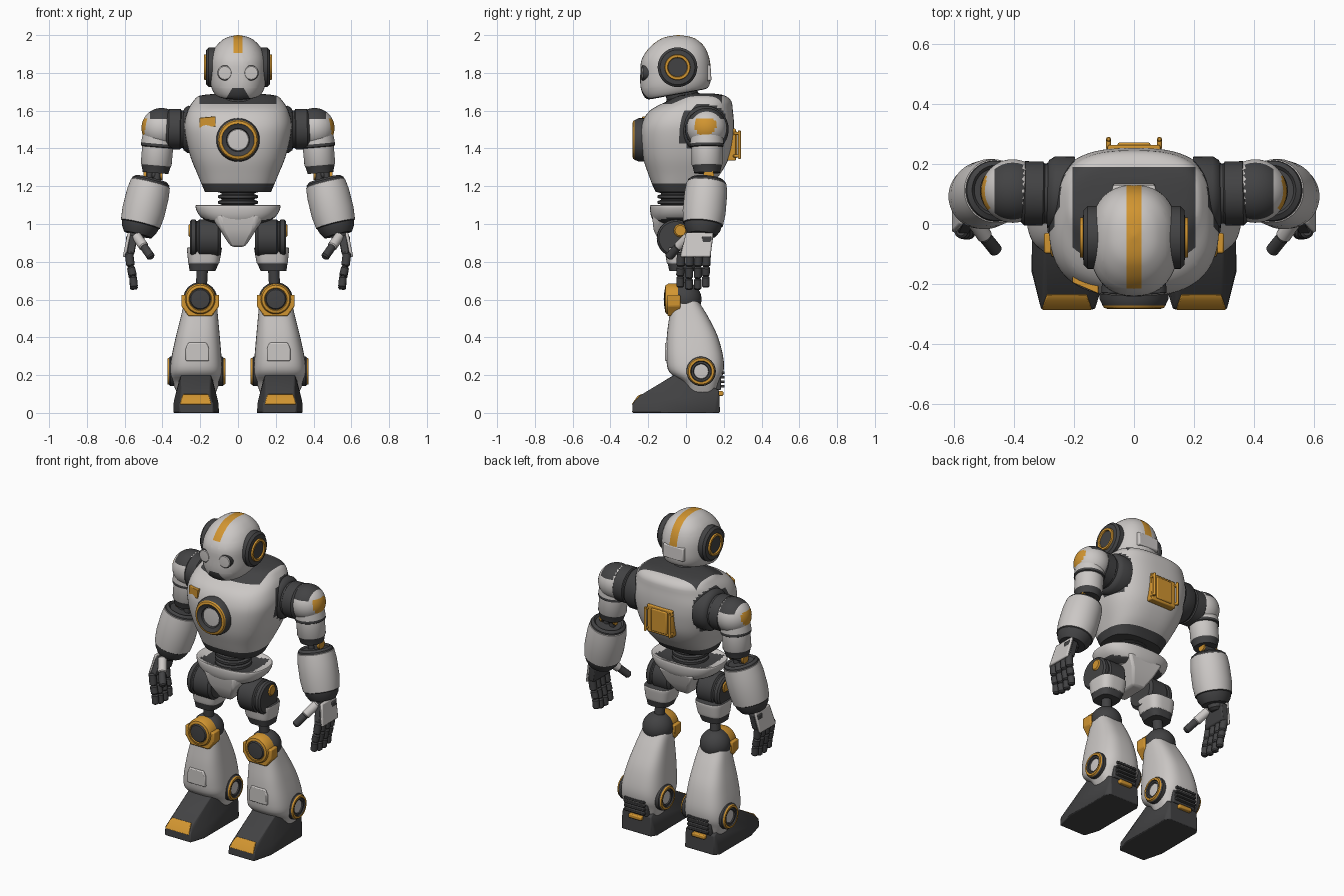
import bpy, bmesh, math
from mathutils import Vector

if "Cube" in bpy.data.objects:
    bpy.data.objects.remove(bpy.data.objects["Cube"])

WHITE, DARK, GOLD = 0, 1, 2
MATS = []
for mat_name, col in (("warm white", (0.60, 0.575, 0.56)), ("charcoal", (0.055, 0.055, 0.057)),
                      ("amber", (0.64, 0.30, 0.03))):
    m = bpy.data.materials.new(mat_name)
    m.diffuse_color = (*col, 1)
    m.use_nodes = True
    m.node_tree.nodes["Principled BSDF"].inputs["Base Color"].default_value = m.diffuse_color
    MATS.append(m)


def finish(bm, name, mirror=False, bevel=0, angle=35):
    bmesh.ops.recalc_face_normals(bm, faces=bm.faces[:])
    me = bpy.data.meshes.new(name)
    bm.to_mesh(me)
    bm.free()
    for m in MATS:
        me.materials.append(m)
    me.shade_smooth()
    me.set_sharp_from_angle(angle=math.radians(angle))
    ob = bpy.data.objects.new(name, me)
    bpy.context.collection.objects.link(ob)
    if bevel:
        b = ob.modifiers.new("bevel", 'BEVEL')
        b.width, b.segments, b.limit_method = bevel, 2, 'ANGLE'
    if mirror:
        ob.modifiers.new("mirror", 'MIRROR')
    return ob


def colour(bm, rule, cuts):
    """Cut the mesh along planes, then colour faces by a rule on centre and normal."""
    for co, no in cuts:
        bmesh.ops.bisect_plane(bm, geom=bm.verts[:] + bm.edges[:] + bm.faces[:],
                               plane_co=co, plane_no=no, dist=1e-5)
    bmesh.ops.recalc_face_normals(bm, faces=bm.faces[:])
    for f in bm.faces:
        f.material_index = rule(f.calc_center_median(), f.normal)


def spline(rows, steps):
    out = []
    for i in range(len(rows) - 1):
        a, b, c, d = (rows[max(0, min(len(rows) - 1, i + k))] for k in (-1, 0, 1, 2))
        for s in range(steps):
            t = s / steps
            out.append([0.5 * (2 * q + (r - p) * t + (2 * p - 5 * q + 4 * r - u) * t * t
                               + (3 * q - p - 3 * r + u) * t ** 3) for p, q, r, u in zip(a, b, c, d)])
    return out + [list(rows[-1])]


def loft(name, rows, power=2.6, rule=lambda c, n: WHITE, cuts=(), mirror=False, steps=4, n=48):
    """Stack superellipse rings: z, centre x, centre y, radius x, radius y, tilt."""
    bm, rings = bmesh.new(), []
    for z, cx, cy, rx, ry, tilt in spline(rows, steps):
        ring = []
        for k in range(n):
            a = 2 * math.pi * k / n
            c, s = math.cos(a), math.sin(a)
            x = cx + rx * math.copysign(abs(c) ** (2 / power), c)
            y = cy + ry * math.copysign(abs(s) ** (2 / power), s)
            ring.append(bm.verts.new((x, y, z + tilt * y)))
        rings.append(ring)
    for p, q in zip(rings, rings[1:]):
        for k in range(n):
            bm.faces.new((p[k], p[(k + 1) % n], q[(k + 1) % n], q[k]))
    bm.faces.new(rings[0])
    bm.faces.new(rings[-1])
    colour(bm, rule, cuts)
    return finish(bm, name, mirror)


def lathe(name, origin, toward, profile, mirror=False, n=40):
    """Turn (radius, height, colour) points round an axis."""
    o = Vector(origin)
    q = (Vector(toward) - o).to_track_quat('Z', 'Y')
    bm, prev = bmesh.new(), None
    for r, h, mat in profile:
        ring = [bm.verts.new(o + q @ Vector((r * math.cos(2 * math.pi * k / n),
                r * math.sin(2 * math.pi * k / n), h))) for k in range(n if r > 0 else 1)]
        if prev:
            for k in range(n):
                v = [prev[k % len(prev)], prev[(k + 1) % len(prev)],
                     ring[(k + 1) % len(ring)], ring[k % len(ring)]]
                bm.faces.new(list(dict.fromkeys(v))).material_index = mat
        prev = ring
    return finish(bm, name, mirror)


def rod(name, p, q, r, mat, mirror=False, n=16):
    """Round bar with softened ends."""
    length, e = (Vector(q) - Vector(p)).length, r * 0.35
    return lathe(name, p, q, [(0, 0, mat), (r - e, 0, mat), (r, e, mat), (r, length - e, mat),
                              (r - e, length, mat), (0, length, mat)], mirror, n)


def hull(name, pts, mat, mirror=False, bevel=0.006):
    bm = bmesh.new()
    for p in pts:
        bm.verts.new(p)
    res = bmesh.ops.convex_hull(bm, input=bm.verts[:])
    bmesh.ops.delete(bm, geom=[g for g in res["geom_interior"] if isinstance(g, bmesh.types.BMVert)],
                     context='VERTS')
    bmesh.ops.dissolve_limit(bm, angle_limit=0.02, verts=bm.verts[:], edges=bm.edges[:])
    for f in bm.faces:
        f.material_index = mat
    return finish(bm, name, mirror, bevel)


def box(name, x, y, z, mat, mirror=False, bevel=0.006):
    return hull(name, [(a, b, c) for a in x for b in y for c in z], mat, mirror, bevel)


def ball(name, c, r, rule, cuts=(), mirror=False):
    bm = bmesh.new()
    bmesh.ops.create_uvsphere(bm, u_segments=48, v_segments=32, radius=r)
    bmesh.ops.translate(bm, vec=c, verts=bm.verts[:])
    colour(bm, rule, cuts)
    return finish(bm, name, mirror)


# Head with crest stripe and mouth guard
def head_rule(c, n):
    if abs(c.x) < 0.025 and (c.z > 1.905 or (c.y > -0.05 and c.z > 1.84)):
        return GOLD
    if n.z < -0.8 or (c.y < -0.1 and c.z < 1.72 and abs(c.x) < 0.03 + (1.72 - c.z) * 0.6):
        return DARK
    return WHITE

loft("head", [(1.695, 0, -.04, .09, .12, .18), (1.70, 0, -.047, .122, .162, .18),
              (1.74, 0, -.055, .144, .184, .1), (1.80, 0, -.055, .15, .187, 0), (1.87, 0, -.055, .147, .18, 0),
              (1.93, 0, -.047, .124, .15, 0), (1.97, 0, -.042, .088, .108, 0), (1.99, 0, -.04, .052, .066, 0),
              (2.0, 0, -.04, .004, .004, 0)], 2.3, head_rule,
     [((s * .025, 0, 0), (1, 0, 0)) for s in (-1, 1)] + [((0, 0, z), (0, 0, 1)) for z in (1.72, 1.84, 1.905)]
     + [((s * .03, 0, 1.72), (s, 0, .6)) for s in (-1, 1)])
hull("head_back_plate", [(x * s, y, z) for s in (-1, 1) for x, y, z in
     ((.085, .05, 1.75), (.085, .05, 1.85), (.07, .135, 1.76), (.07, .13, 1.84))], WHITE)
lathe("eye", (.067, -.2, 1.80), (.075, -.3, 1.80),
      [(.040, 0, DARK), (.040, .031, DARK), (.037, .034, DARK), (.034, .037, WHITE), (0, .039, WHITE)], True)
lathe("ear", (.12, -.045, 1.83), (.3, -.045, 1.83),
      [(.105, 0, DARK), (.105, .035, DARK), (.092, .048, DARK), (.068, .05, DARK), (.066, .06, GOLD),
       (.053, .06, GOLD), (.05, .052, GOLD), (0, .052, DARK)], True)
lathe("neck", (0, 0, 1.6), (0, -.03, 1.72), [(.1, 0, DARK), (.1, .06, DARK), (.085, .08, DARK), (.085, .125, DARK)])


# Torso with dark collar, base and shoulder recesses
def torso_rule(c, n):
    collar = c.z > 1.635 and abs(c.x) < 0.205 and c.y < 0.19
    socket = abs(c.x) > 0.2 and math.hypot(c.y - .1, c.z - 1.5) < 0.135
    return DARK if collar or socket or c.z < 1.215 else WHITE

loft("torso", [(1.17, 0, -.03, .175, .13, 0), (1.20, 0, -.025, .188, .15, 0), (1.26, 0, -.01, .213, .188, 0),
               (1.35, 0, 0, .25, .228, 0), (1.45, 0, .004, .276, .246, 0), (1.53, 0, .01, .284, .244, 0),
               (1.60, 0, .028, .266, .22, 0), (1.65, 0, .07, .237, .17, 0), (1.68, 0, .085, .2, .12, 0),
               (1.69, 0, .09, .1, .06, 0)], 2.7, torso_rule,
     [((s * .205, 0, 0), (1, 0, 0)) for s in (-1, 1)]
     + [((0, .19, 0), (0, 1, 0)), ((0, 0, 1.635), (0, 0, 1)), ((0, 0, 1.215), (0, 0, 1))], n=72)
lathe("chest_lamp", (0, -.2, 1.445), (0, -.3, 1.445),
      [(.115, 0, DARK), (.115, .05, DARK), (.105, .072, DARK), (.1, .08, GOLD), (.086, .084, GOLD),
       (.08, .08, DARK), (.062, .074, DARK), (.058, .062, DARK), (.055, .066, WHITE), (0, .07, WHITE)], n=48)
hull("chest_tag", [(x, y + d, z + k) for x, y, k in ((-.205, -.196, -.004), (-.118, -.233, .004))
                   for d in (0, .03) for z in (1.512, 1.566)], GOLD, bevel=.003)

# Back hatch and grab handles
box("back_hatch", (-.088, .088), (.22, .264), (1.335, 1.505), GOLD)
box("hatch_cover", (-.055, .055), (.25, .272), (1.35, 1.49), GOLD)
rod("hatch_handle", (.085, .283, 1.345), (.085, .283, 1.495), .008, GOLD, True)
for z in (1.36, 1.48):
    rod("handle_post", (.085, .25, z), (.085, .285, z), .008, GOLD, True)

# Waist bellows
bellows = [(.08, 0, DARK)]
for i in range(4):
    bellows += [(.088, i * .03 + .003, DARK), (.105, i * .03 + .008, DARK),
                (.105, i * .03 + .022, DARK), (.088, i * .03 + .027, DARK)]
lathe("waist_bellows", (0, -.045, 1.07), (0, -.045, 1.2), bellows)

# Pelvis shell and crotch guard
loft("pelvis", [(1.0, 0, -.035, .13, .12, 0), (1.02, 0, -.035, .175, .14, 0), (1.05, 0, -.035, .208, .152, 0),
                (1.085, 0, -.035, .224, .156, 0), (1.10, 0, -.035, .218, .15, 0), (1.085, 0, -.035, .17, .12, 0),
                (1.075, 0, -.035, .1, .08, 0)], 2.6,
     lambda c, n: DARK if n.z < -.75 and abs(c.x) > .07 or (n.z > .3 and abs(c.x) < .17 and abs(c.y + .035) < .11)
     else WHITE)
hull("crotch_guard", [(s * x, y, z) for s in (-1, 1) for x, y, z in
     ((.15, -.14, 1.05), (.10, -.18, 1.05), (.085, -.172, .97), (.045, -.135, .89), (.03, -.12, .878),
      (.04, .04, .885), (.08, .09, .96), (.12, .11, 1.04))], WHITE, bevel=.012)

# Hips and thighs
lathe("hip_joint", (.09, -.055, .925), (.3, -.055, .925),
      [(0, 0, DARK), (.085, 0, DARK), (.1, .015, DARK), (.1, .115, DARK), (.09, .122, DARK), (.09, .13, DARK),
       (.098, .135, DARK), (.098, .155, DARK), (.088, .165, DARK), (0, .165, DARK)], True)
rod("hip_cap", (.22, -.03, .965), (.262, -.03, .965), .042, GOLD, True, 32)
loft("thigh_cuff", [(.75, .188, -.02, .068, .068, 0), (.785, .183, -.02, .078, .076, 0), (.79, .182, -.02, .08, .078, 0),
                    (.80, .181, -.02, .083, .083, 0), (.865, .178, -.02, .092, .092, 0), (.875, .178, -.02, .088, .088, 0)],
     3.2, lambda c, n: WHITE if .79 < c.z < .874 else DARK, [((0, 0, .79), (0, 0, 1))], True)
rod("thigh_rod", (.188, -.02, .77), (.195, -.01, .65), .03, DARK, True)

# Knees
ball("knee_ball", (.2, -.008, .602), .09, lambda c, n: DARK, mirror=True)
lathe("knee_cap", (.2, -.04, .602), (.2, -.2, .602),
      [(.083, 0, GOLD), (.083, .052, GOLD), (.074, .068, GOLD), (.06, .072, GOLD), (.056, .066, GOLD),
       (.05, .074, DARK), (0, .078, DARK)], True)
hull("knee_guard", [(.2 + s * x, y, z) for s in (-1, 1) for x, z in ((.1, .625), (.1, .565), (.062, .512))
                    for y in (-.098, -.03)], GOLD, True)

# Shins
loft("shin", [(.10, .22, .085, .10, .08, 0), (.16, .222, .08, .124, .098, 0), (.215, .222, .055, .137, .143, 0),
              (.29, .22, .047, .133, .151, 0), (.4, .213, .034, .117, .136, 0), (.5, .205, .016, .1, .106, 0),
              (.57, .2, 0, .088, .08, 0), (.595, .2, -.003, .08, .068, 0)], 3.0, mirror=True)
hull("shin_panel", [(.215 + s * x, y, z) for s in (-1, 1) for x, z in ((.062, .275), (.062, .34), (.048, .372))
                    for y in (-.111, -.05)], WHITE, True)
for x0, x1 in ((.3, .4), (.14, 0)):
    lathe("ankle_ring", (x0, .08, .22), (x1, .08, .22),
          [(.078, 0, DARK), (.078, .058, DARK), (.072, .064, DARK), (.068, .073, GOLD), (.056, .073, GOLD),
           (.052, .066, DARK), (.042, .066, DARK), (.038, .06, DARK), (0, .063, WHITE)], True)

# Feet with toe caps and heel vents
hull("foot", [(.13, -.285, 0), (.31, -.285, 0), (.1, -.19, 0), (.342, -.16, 0), (.1, .15, 0), (.34, .15, 0),
              (.12, .18, 0), (.32, .18, 0), (.135, -.283, .05), (.31, -.283, .05), (.105, -.17, .06),
              (.34, -.15, .06), (.15, -.25, .088), (.295, -.25, .088), (.145, -.065, .2), (.3, -.065, .2),
              (.14, .02, .2), (.305, .02, .2), (.12, .175, .12), (.32, .175, .12)], DARK, True)
hull("toe_cap", [(x, y, z) for xs, y, z in (((.14, .308), -.288, .045), ((.152, .296), -.256, .09),
                 ((.158, .29), -.236, .1), ((.15, .3), -.23, .05)) for x in xs], GOLD, True, .003)
box("heel_block", (.14, .30), (.1, .185), (.12, .225), DARK, True)
for i in range(4):
    box("heel_vent", (.15, .29), (.15, .205), (.134 + i * .024, .148 + i * .024), DARK, True, .003)
box("heel_bar", (.175, .265), (.15, .198), (.09, .115), GOLD, True)


# Shoulders and upper arms
def shoulder_rule(c, n):
    if c.x > .46 and math.hypot(c.y - .1, c.z - 1.525) < .058 and c.z < 1.56:
        return GOLD
    return DARK if (c.z > 1.555 and .37 < c.x < .465) or c.x < .35 else WHITE

lathe("shoulder_socket", (.2, .1, 1.5), (.5, .105, 1.505),
      [(.125, 0, DARK), (.125, .065, DARK), (.112, .085, DARK), (.1, .09, DARK), (.1, .1, DARK),
       (.107, .105, DARK), (.107, .165, DARK), (.095, .178, DARK)], True)
ball("shoulder", (.405, .11, 1.508), .106, shoulder_rule,
     [((0, 0, 1.555), (0, 0, 1)), ((.465, 0, 0), (1, 0, 0)), ((.35, 0, 0), (1, 0, 0))], True)
lathe("upper_arm", (.42, .11, 1.47), (.437, .112, 1.27),
      [(.085, 0, WHITE), (.089, .045, WHITE), (.089, .06, DARK), (.082, .064, DARK), (.082, .155, WHITE),
       (.079, .16, WHITE), (.077, .165, DARK), (.068, .2, DARK), (0, .2, DARK)], True)

# Elbows and forearms
for x in (.42, .462):
    rod("elbow_strut", (x, .115, 1.31), (x + .015, .112, 1.2), .019, DARK, True)
lathe("elbow_pin", (.4, .12, 1.26), (.6, .12, 1.26),
      [(0, 0, GOLD), (.026, 0, GOLD), (.026, .01, GOLD), (.02, .01, DARK), (.02, .085, DARK), (.028, .085, DARK),
       (.028, .1, GOLD), (0, .1, GOLD)], True)
lathe("forearm", (.458, .112, 1.238), (.53, .085, .945),
      [(0, .01, DARK), (.075, .01, DARK), (.085, 0, DARK), (.1, .012, DARK), (.102, .022, DARK), (.106, .024, WHITE),
       (.113, .08, WHITE), (.114, .18, WHITE), (.106, .246, WHITE), (.1, .25, DARK), (.094, .275, DARK),
       (.075, .305, DARK), (0, .305, DARK)], True, 48)

# Hands
rod("wrist", (.528, .085, .97), (.545, .08, .91), .045, DARK, True)
hull("palm", [(.53, .01, .94), (.575, .0, .94), (.53, .14, .94), (.575, .145, .94), (.55, -.035, .835),
              (.59, -.035, .835), (.55, .13, .835), (.59, .13, .835)], DARK, True, .01)
hull("hand_back", [(x + d, y, z) for x, y, z in ((.566, .0, .955), (.566, .145, .955), (.592, -.03, .825),
                   (.592, .13, .825)) for d in (0, .018)], WHITE, True, .008)
box("hand_vent", (.57, .594), (.085, .135), (.875, .935), DARK, True)
for y, drop in ((-.025, .012), (.022, 0), (.068, 0), (.11, .012)):
    joints = [(.578, y, .85), (.568, y - .004, .775), (.556, y - .006, .712 + drop), (.55, y - .006, .652 + drop)]
    for i in range(3):
        rod("finger_joint", joints[i], joints[i + 1], .0225 - i * .001, DARK, True)
rod("thumb_base", (.54, .02, .94), (.495, -.045, .875), .026, WHITE, True)
rod("thumb_tip", (.5, -.04, .882), (.458, -.092, .822), .022, DARK, True)
